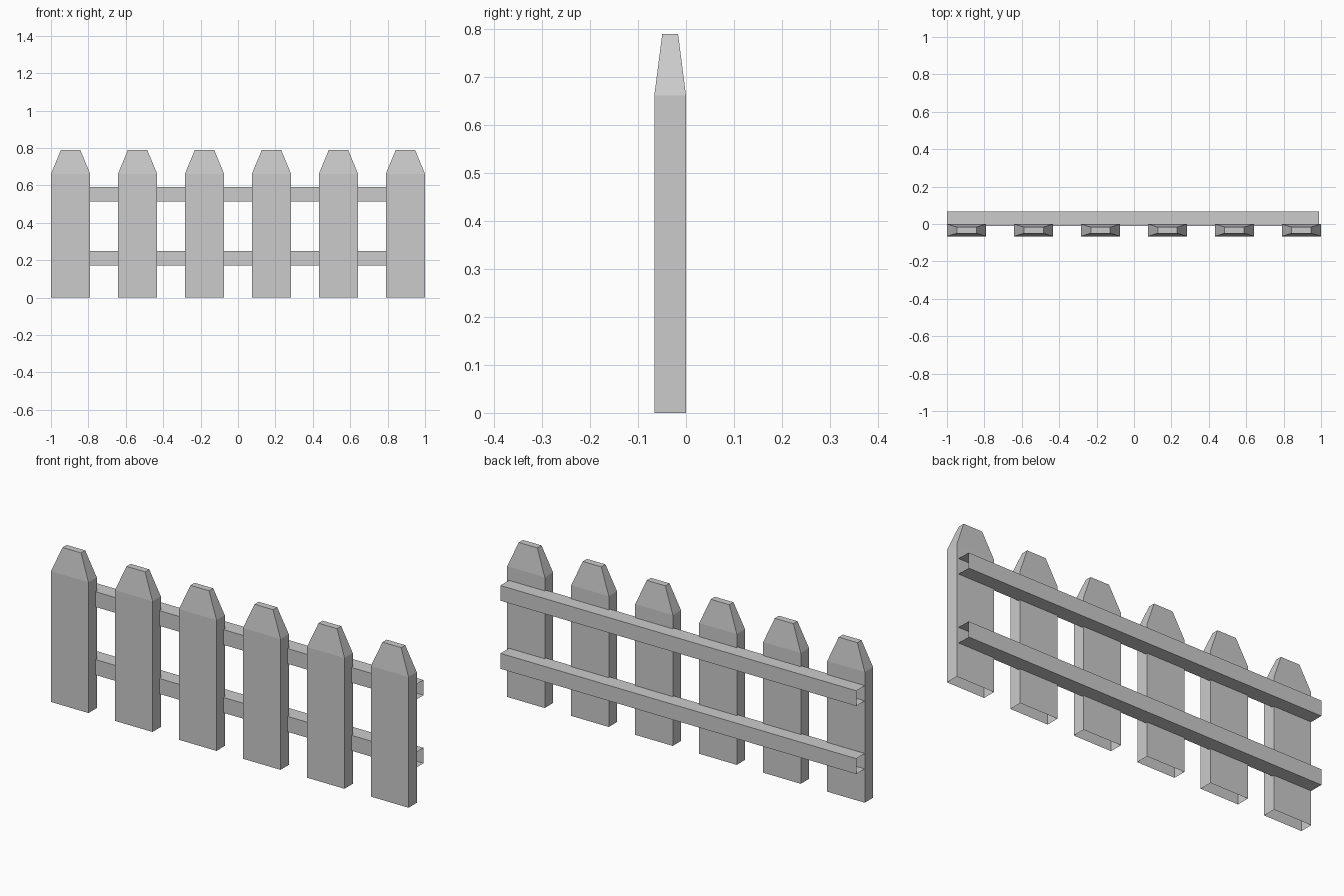
import bpy
import bmesh

if "Cube" in bpy.data.objects:
    bpy.data.objects.remove(bpy.data.objects["Cube"])


def loft(name, rings, cap_end=False):
    """Four-sided shell through a list of rings, optionally closed at the last ring."""
    bm = bmesh.new()
    loops = [[bm.verts.new(p) for p in ring] for ring in rings]
    for a, b in zip(loops, loops[1:]):
        for i in range(4):
            j = (i + 1) % 4
            bm.faces.new((a[i], a[j], b[j], b[i]))
    if cap_end:
        bm.faces.new(loops[-1])
    mesh = bpy.data.meshes.new(name)
    bm.to_mesh(mesh)
    bm.free()
    obj = bpy.data.objects.new(name, mesh)
    bpy.context.collection.objects.link(obj)
    return obj


def rect(cx, cy, hx, hy, z):
    return [(cx - hx, cy - hy, z), (cx + hx, cy - hy, z),
            (cx + hx, cy + hy, z), (cx - hx, cy + hy, z)]


# Pickets: tapered tops, open undersides
for i in range(6):
    x = -0.895 + i * 0.358
    loft(f"picket_{i + 1}", [rect(x, -0.033, 0.105, 0.033, 0),
                             rect(x, -0.033, 0.105, 0.033, 0.661),
                             rect(x, -0.033, 0.052, 0.0165, 0.789)], cap_end=True)

# Rails: hollow bars with open ends, slightly sunk into the picket backs
for name, z0, z1 in (("lower_rail", 0.171, 0.249), ("upper_rail", 0.515, 0.592)):
    loft(name, [[(x, -0.01, z0), (x, 0.068, z0), (x, 0.068, z1), (x, -0.01, z1)]
                for x in (-1.0, 0.99)])
